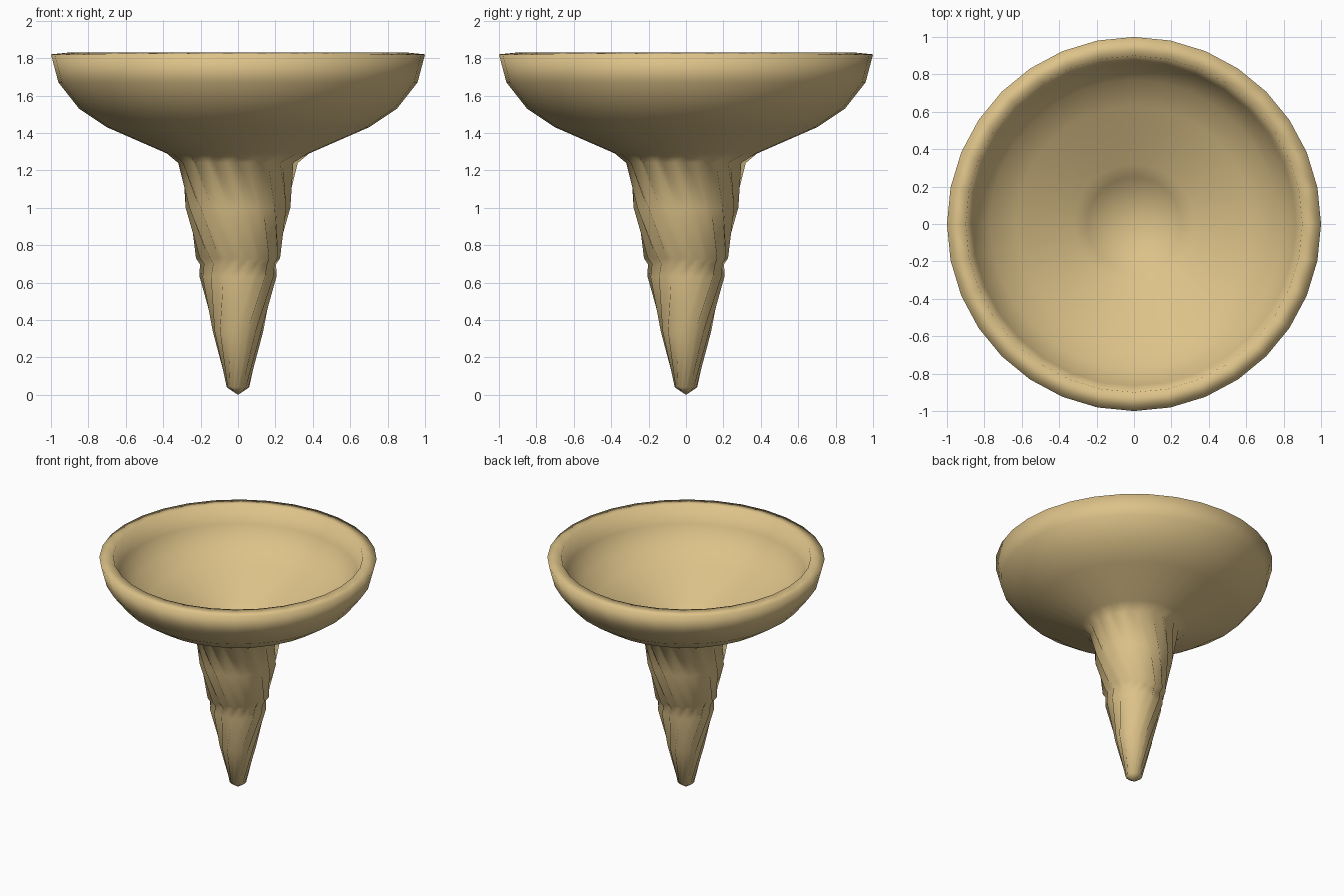
import bpy, bmesh, math

if "Cube" in bpy.data.objects:
    bpy.data.objects.remove(bpy.data.objects["Cube"])

SIDES = 32

def ring(bm, radius, z, twist=0.0, flute=0.0):
    """One ring; flute pulls every second point inward to make 16 ribs."""
    pts = []
    for i in range(SIDES):
        a = math.tau * i / SIDES + math.radians(twist)
        r = radius * (1 - flute * (i % 2))
        pts.append(bm.verts.new((r * math.cos(a), r * math.sin(a), z)))
    return pts

def bridge(bm, a, b):
    for i in range(SIDES):
        j = (i + 1) % SIDES
        bm.faces.new((a[i], a[j], b[j], b[i]))

def cap(bm, loop, z):
    tip = bm.verts.new((0, 0, z))
    for i in range(SIDES):
        bm.faces.new((loop[i], loop[(i + 1) % SIDES], tip))

# radius, height, twist in degrees, flute depth; from stem tip to inner hollow
profile = [
    # fluted stem, twisting one way and then back
    (0.06, 0.04, 0, 0.10), (0.135, 0.34, 22, 0.12), (0.205, 0.63, 45, 0.12),
    (0.205, 0.70, 50, 0.14), (0.225, 0.73, 48, 0.12), (0.28, 1.00, 22, 0.11),
    (0.32, 1.24, 0, 0.10),
    # outside of the bowl
    (0.38, 1.29, 0, 0), (0.70, 1.43, 0, 0), (0.85, 1.53, 0, 0),
    (0.96, 1.67, 0, 0), (1.00, 1.82, 0, 0),
    # rim and inside of the bowl
    (0.90, 1.83, 0, 0), (0.865, 1.69, 0, 0), (0.77, 1.57, 0, 0),
    (0.63, 1.48, 0, 0), (0.32, 1.34, 0, 0), (0.25, 1.30, 0, 0),
]

bm = bmesh.new()
rings = [ring(bm, *p) for p in profile]
for a, b in zip(rings, rings[1:]):
    bridge(bm, a, b)
cap(bm, rings[0], 0.0)      # stem tip
cap(bm, rings[-1], 1.06)    # conical hollow in the bowl floor
bmesh.ops.recalc_face_normals(bm, faces=bm.faces)
for f in bm.faces:
    f.smooth = True

mesh = bpy.data.meshes.new("horn_cup")
bm.to_mesh(mesh)
bm.free()
cup = bpy.data.objects.new("horn_cup", mesh)
bpy.context.collection.objects.link(cup)

# tan material
tan = bpy.data.materials.new("tan")
tan.diffuse_color = (0.72, 0.54, 0.25, 1)
tan.use_nodes = True
tan.node_tree.nodes["Principled BSDF"].inputs["Base Color"].default_value = tan.diffuse_color
mesh.materials.append(tan)
